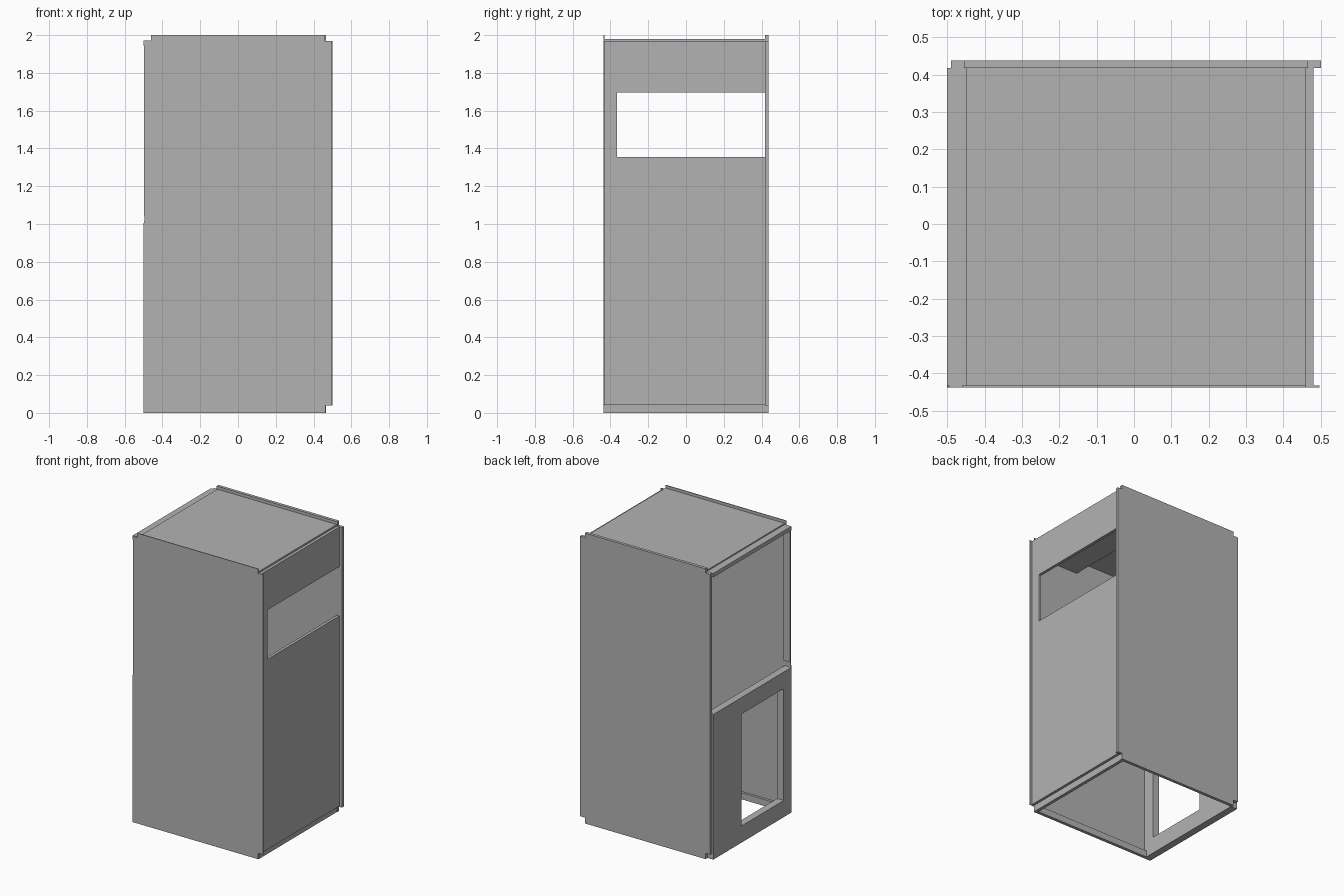
import bpy, bmesh
from mathutils import Vector

cube = bpy.data.objects.get("Cube")
if cube:
    bpy.data.objects.remove(cube, do_unlink=True)

steel = bpy.data.materials.new("grey_sheet_metal")
steel.use_nodes = True
GREY = (0.45, 0.45, 0.45, 1)
steel.diffuse_color = GREY
steel.node_tree.nodes["Principled BSDF"].inputs["Base Color"].default_value = GREY


def finish(name, bm):
    bmesh.ops.recalc_face_normals(bm, faces=bm.faces)
    mesh = bpy.data.meshes.new(name)
    bm.to_mesh(mesh)
    bm.free()
    mesh.materials.append(steel)
    obj = bpy.data.objects.new(name, mesh)
    bpy.context.collection.objects.link(obj)
    return obj


def thicken(bm, faces, offset):
    """Extrude flat faces into a solid sheet."""
    new = bmesh.ops.extrude_face_region(bm, geom=faces, use_keep_orig=True)["geom"]
    verts = [g for g in new if isinstance(g, bmesh.types.BMVert)]
    bmesh.ops.translate(bm, verts=verts, vec=offset)


def sheet(name, outline, axis, a, b):
    """Outline in the plane across the axis (x: y,z  y: x,z), from a to b."""
    bm = bmesh.new()
    place = (lambda p: (a, p[0], p[1])) if axis == "x" else (lambda p: (p[0], a, p[1]))
    face = bm.faces.new([bm.verts.new(place(p)) for p in outline])
    thicken(bm, [face], Vector((b - a, 0, 0)) if axis == "x" else Vector((0, b - a, 0)))
    return finish(name, bm)


def rect(u0, u1, v0, v1):
    return [(u0, v0), (u1, v0), (u1, v1), (u0, v1)]


def frame(name, outer, inner, a, b):
    """Sheet across x with a rectangular opening."""
    bm = bmesh.new()
    o, i = [[bm.verts.new((a, *p)) for p in loop] for loop in (outer, inner)]
    faces = [bm.faces.new((o[k], o[(k + 1) % 4], i[(k + 1) % 4], i[k])) for k in range(4)]
    thicken(bm, faces, Vector((b - a, 0, 0)))
    return finish(name, bm)


def box(name, x0, x1, y0, y1, z0, z1):
    return sheet(name, rect(y0, y1, z0, z1), "x", x0, x1)


FRONT, BACK = -0.432, 0.417
LEFT, RIGHT = 0.48, -0.5
TOP = 1.98

# Front panel: notched at every corner but one
sheet("front_panel", [(RIGHT, 0), (0.46, 0), (0.46, 0.04), (0.497, 0.04), (0.497, 1.97),
                      (0.46, 1.97), (0.46, 2), (-0.46, 2), (-0.46, 1.97), (-0.495, 1.97),
                      (-0.495, 1.02), (RIGHT, 1.0)], "y", -0.437, FRONT)

# Back panel: notched at all four corners
sheet("back_panel", [(-0.455, 0), (0.465, 0), (0.465, 0.04), (0.5, 0.04), (0.5, 1.97),
                     (0.465, 1.97), (0.465, 2), (-0.455, 2), (-0.455, 1.97), (-0.49, 1.97),
                     (-0.49, 0.04), (-0.455, 0.04)], "y", BACK, 0.438)

# Side wall with the window slot running to the back panel
sheet("window_wall", [(FRONT, 0.045), (BACK, 0.045), (BACK, 1.355), (-0.365, 1.355),
                      (-0.365, 1.695), (BACK, 1.695), (BACK, 1.968), (FRONT, 1.968)],
      "x", 0.46, LEFT)

# Half-height wall with the lower opening
frame("half_wall", rect(FRONT, BACK, 0, 1.0), rect(-0.35, 0.11, 0.115, 0.885), RIGHT, -0.45)

# Roof, its beam over the open side, and the ceiling box
box("roof", -0.45, 0.46, FRONT, BACK, 1.96, TOP)
box("roof_beam", RIGHT, -0.45, FRONT, BACK, 1.945, 1.972)
box("ceiling_box", 0.11, 0.46, FRONT, BACK, 1.87, 1.96)

# Jamb of the open side
box("front_jamb", -0.497, -0.45, FRONT, -0.42, 1.04, 1.945)

# Bottom rails
box("window_wall_rail", 0.44, 0.462, FRONT, BACK, 0, 0.045)
box("front_rail", -0.45, 0.44, FRONT, -0.415, 0, 0.045)
